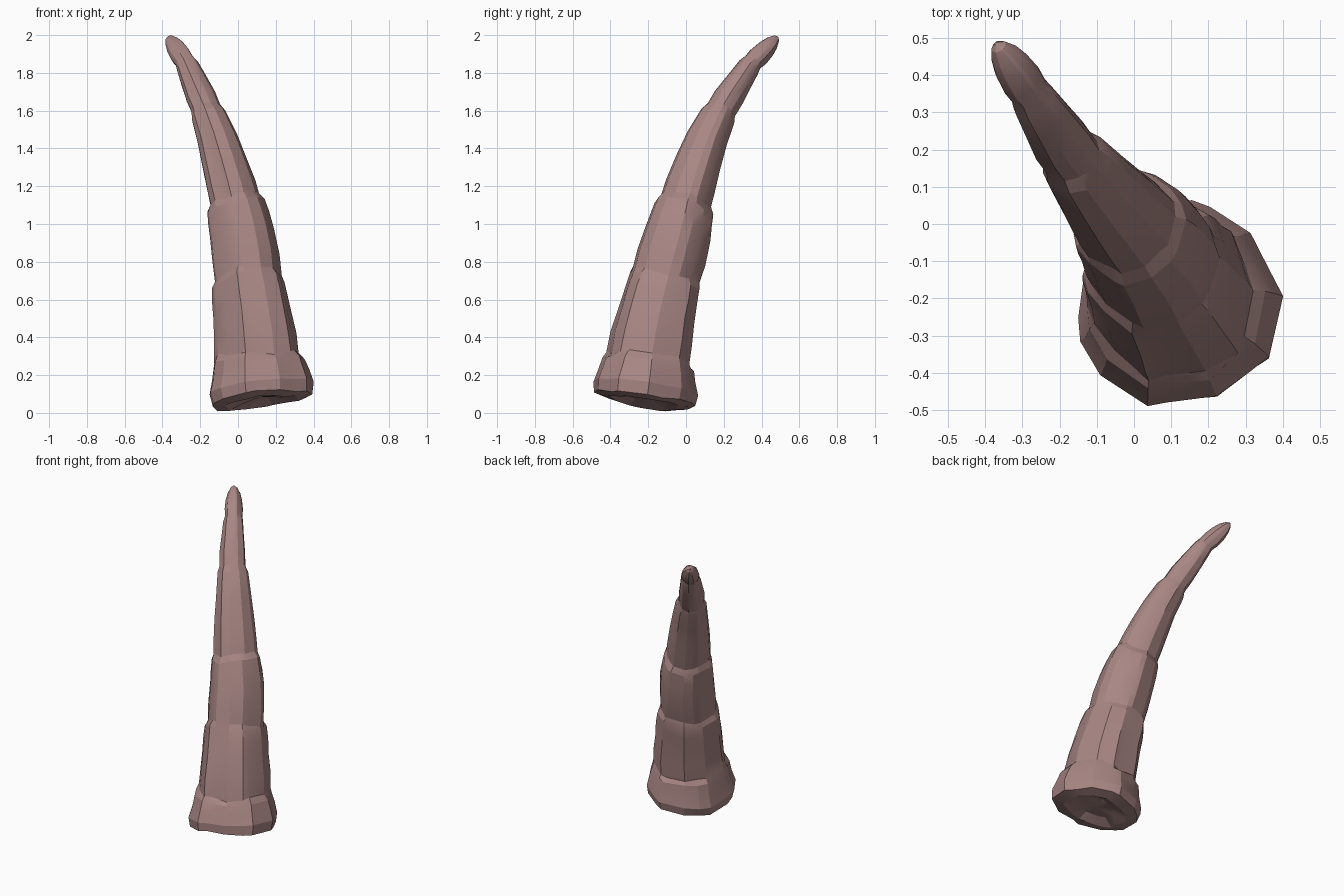
import bpy, bmesh, math, random
from mathutils import Vector

random.seed(11)
cube = bpy.data.objects.get("Cube")
if cube:
    bpy.data.objects.remove(cube, do_unlink=True)

SIDES = 16

# Centre line of the horn
SPINE = [Vector(p) for p in (
    (.135, -.25, -.06), (.122, -.228, .07), (.108, -.2, .28), (.093, -.172, .45),
    (.055, -.11, .7), (.03, -.055, .9), (-.012, -.005, 1.1), (-.05, .04, 1.25),
    (-.125, .13, 1.5), (-.188, .212, 1.65), (-.275, .345, 1.85), (-.37, .485, 1.99))]

# Each sheath: (height, radius) rings; each one grows out of the wider rim below
SHEATHS = [
    [(.07, .268), (.13, .278), (.2, .258), (.265, .243)],
    [(.295, .222), (.4, .218), (.52, .207), (.62, .2), (.69, .19)],
    [(.72, .176), (.82, .177), (.95, .17), (1.03, .162), (1.09, .153)],
    [(1.125, .132), (1.2, .131), (1.32, .12), (1.45, .107), (1.57, .093)],
    [(1.605, .08), (1.67, .08), (1.76, .07), (1.835, .061)],
    [(1.86, .052), (1.89, .056), (1.93, .05), (1.96, .038), (1.982, .021)],
]


def centre(z):
    for a, b in zip(SPINE, SPINE[1:]):
        if z <= b.z or b is SPINE[-1]:
            return a.lerp(b, (z - a.z) / (b.z - a.z))


def tangent(z):
    return (centre(min(z + .13, 1.99)) - centre(max(z - .13, -.06))).normalized()


def ring(bm, z, radius, ridges, wobble):
    t = tangent(z)
    if z < .25:                                   # cut face is square to the lean
        t = Vector((-.14, .16, 1)).normalized()
    u = (Vector((1, 1, 0)) - t * t.dot(Vector((1, 1, 0)))).normalized()
    v = t.cross(u)
    verts = []
    for i in range(SIDES):
        a = math.tau * (i + .3 * math.sin(i * 2.3)) / SIDES
        r = radius * ridges[i] * random.uniform(.985, 1.015)
        slide = wobble * (math.sin(2 * a + z * 9) + .6 * math.sin(5 * a + z * 4))
        verts.append(bm.verts.new(centre(z) + r * (math.cos(a) * u + math.sin(a) * v) + slide * t))
    return verts


def bridge(bm, low, high):
    for i in range(SIDES):
        j = (i + 1) % SIDES
        bm.faces.new((low[i], low[j], high[j], high[i]))


def fan(bm, loop, point, flip=False):
    tip = bm.verts.new(point)
    for i in range(SIDES):
        pair = (loop[i], loop[(i + 1) % SIDES])
        bm.faces.new((*(pair[::-1] if flip else pair), tip))


bm = bmesh.new()

# Stack of ridged sheaths with uneven rims
rings = []
for s, sheath in enumerate(SHEATHS):
    ridges = [random.uniform(.95, 1.05) for _ in range(SIDES)]
    for k, (z, radius) in enumerate(sheath):
        rim = k == 0 or k == len(sheath) - 1
        wobble = radius * (.07 if rim else .03)
        if s == 0 or s == len(SHEATHS) - 1:
            wobble *= .5
        rings.append(ring(bm, z, radius, ridges, wobble))
for low, high in zip(rings, rings[1:]):
    bridge(bm, low, high)
fan(bm, rings[-1], (-.374, .488, 1.992))

# Broken, slightly hollow underside
lobes = [random.uniform(.85, 1.1) for _ in range(SIDES)]
inner = ring(bm, .055, .2, lobes, .006)
hollow = ring(bm, .08, .12, lobes, .01)
bridge(bm, inner, rings[0])
bridge(bm, hollow, inner)
fan(bm, hollow, (.122, -.228, .085), flip=True)

bmesh.ops.recalc_face_normals(bm, faces=bm.faces)
mesh = bpy.data.meshes.new("horn")
bm.to_mesh(mesh)
bm.free()
horn = bpy.data.objects.new("horn", mesh)
bpy.context.collection.objects.link(horn)

# Dusty rose horn colour
mat = bpy.data.materials.new("dusty_rose")
mat.use_nodes = True
colour = (.39, .24, .23, 1)
mat.diffuse_color = colour
mat.node_tree.nodes["Principled BSDF"].inputs["Base Color"].default_value = colour
mesh.materials.append(mat)

# Soft facets with sharp creases at the rims
bpy.ops.object.select_all(action='DESELECT')
horn.select_set(True)
bpy.context.view_layer.objects.active = horn
bpy.ops.object.shade_smooth_by_angle(angle=math.radians(18))
